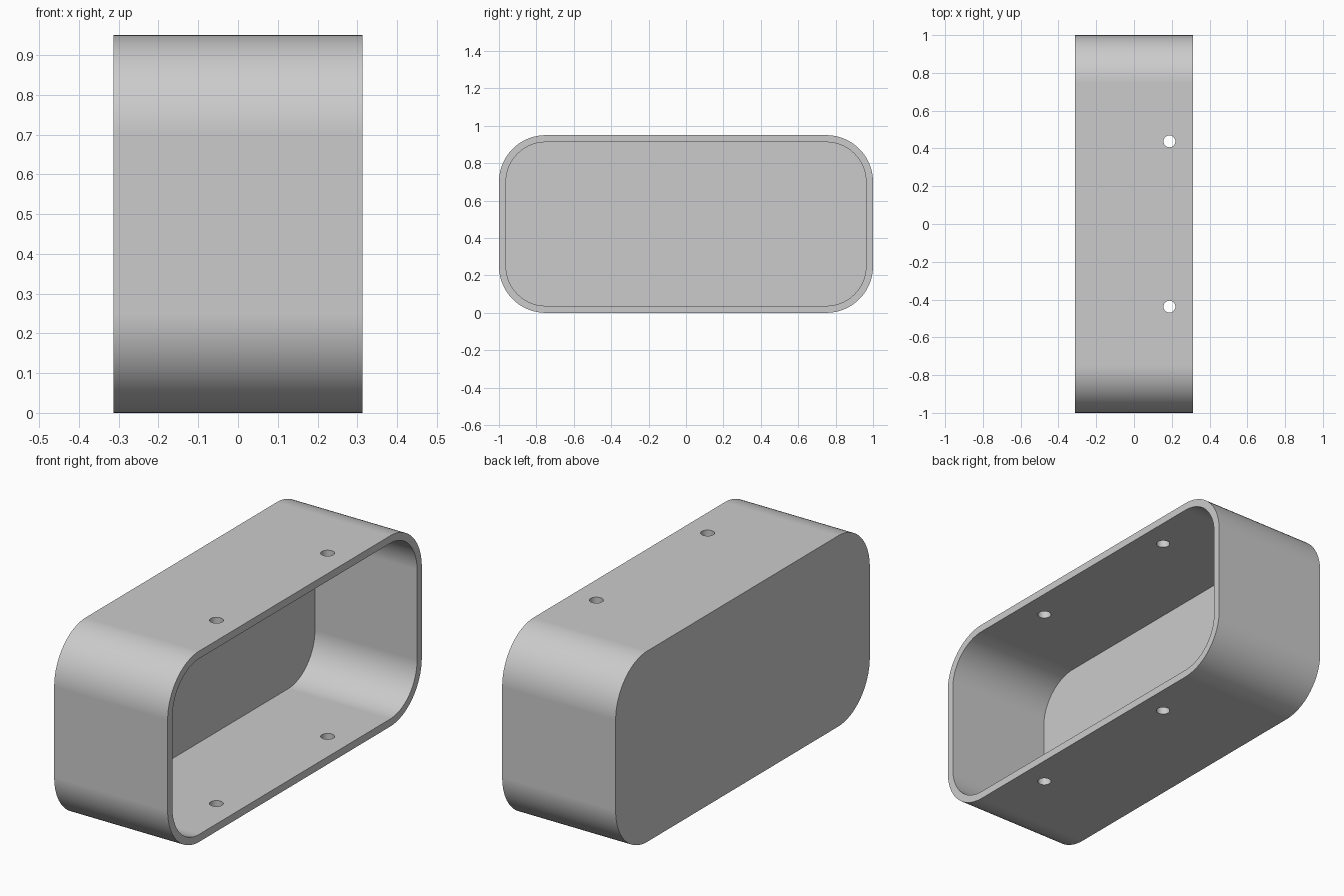
import bpy
import bmesh
from math import radians, sin, cos

WIDTH, LENGTH, HEIGHT = 0.625, 2.0, 0.95
WALL, BACK, RADIUS = 0.0375, 0.0625, 0.25
SEGMENTS = 20

cube = bpy.data.objects.get("Cube")
if cube:
    bpy.data.objects.remove(cube, do_unlink=True)

grey = bpy.data.materials.new("light grey")
grey.use_nodes = True
colour = (0.6, 0.6, 0.6, 1)
grey.diffuse_color = colour
grey.node_tree.nodes["Principled BSDF"].inputs["Base Color"].default_value = colour


def rounded_outline(bm, x, inset):
    """Ring of vertices around a rounded rectangle in the YZ plane."""
    r = RADIUS - inset
    cy, cz = LENGTH / 2 - RADIUS, HEIGHT / 2 - RADIUS
    ring = []
    for corner, (sy, sz) in enumerate([(1, 1), (-1, 1), (-1, -1), (1, -1)]):
        for i in range(SEGMENTS + 1):
            a = radians(90 * (corner + i / SEGMENTS))
            ring.append(bm.verts.new((x, sy * cy + r * cos(a),
                                      HEIGHT / 2 + sz * cz + r * sin(a))))
    return ring


def bridge(bm, a, b):
    for i in range(len(a)):
        j = (i + 1) % len(a)
        bm.faces.new((a[i], a[j], b[j], b[i]))


# Open tray: closed back, outer wall, rim, inner wall, inner floor
bm = bmesh.new()
rings = [rounded_outline(bm, x, inset) for x, inset in (
    (-WIDTH / 2, 0), (WIDTH / 2, 0), (WIDTH / 2, WALL), (-WIDTH / 2 + BACK, WALL))]
for a, b in zip(rings, rings[1:]):
    bridge(bm, a, b)
bm.faces.new(rings[0])
bm.faces.new(rings[-1])
bmesh.ops.recalc_face_normals(bm, faces=bm.faces)
mesh = bpy.data.meshes.new("box_shell")
bm.to_mesh(mesh)
bm.free()
mesh.materials.append(grey)
shell = bpy.data.objects.new("box_shell", mesh)
bpy.context.collection.objects.link(shell)

# Two screw holes drilled through the top and bottom walls
for side in (-1, 1):
    bpy.ops.mesh.primitive_cylinder_add(
        vertices=32, radius=0.0315, depth=HEIGHT + 0.2,
        location=(WIDTH / 2 - 0.125, side * 0.4375, HEIGHT / 2))
    drill = bpy.context.object
    drill.name = "hole_cutter"
    drill.hide_render = True
    drill.data.materials.append(grey)
    cut = shell.modifiers.new("screw_hole", 'BOOLEAN')
    cut.operation = 'DIFFERENCE'
    cut.solver = 'EXACT'
    cut.object = drill
    bpy.ops.object.select_all(action='DESELECT')
    shell.select_set(True)
    bpy.context.view_layer.objects.active = shell
    bpy.ops.object.modifier_apply(modifier=cut.name)
    bpy.data.objects.remove(drill, do_unlink=True)

# Smooth corners, crisp rims
bpy.ops.object.shade_smooth_by_angle(angle=radians(30))
weighted = shell.modifiers.new("flat_walls", 'WEIGHTED_NORMAL')
weighted.keep_sharp = True
